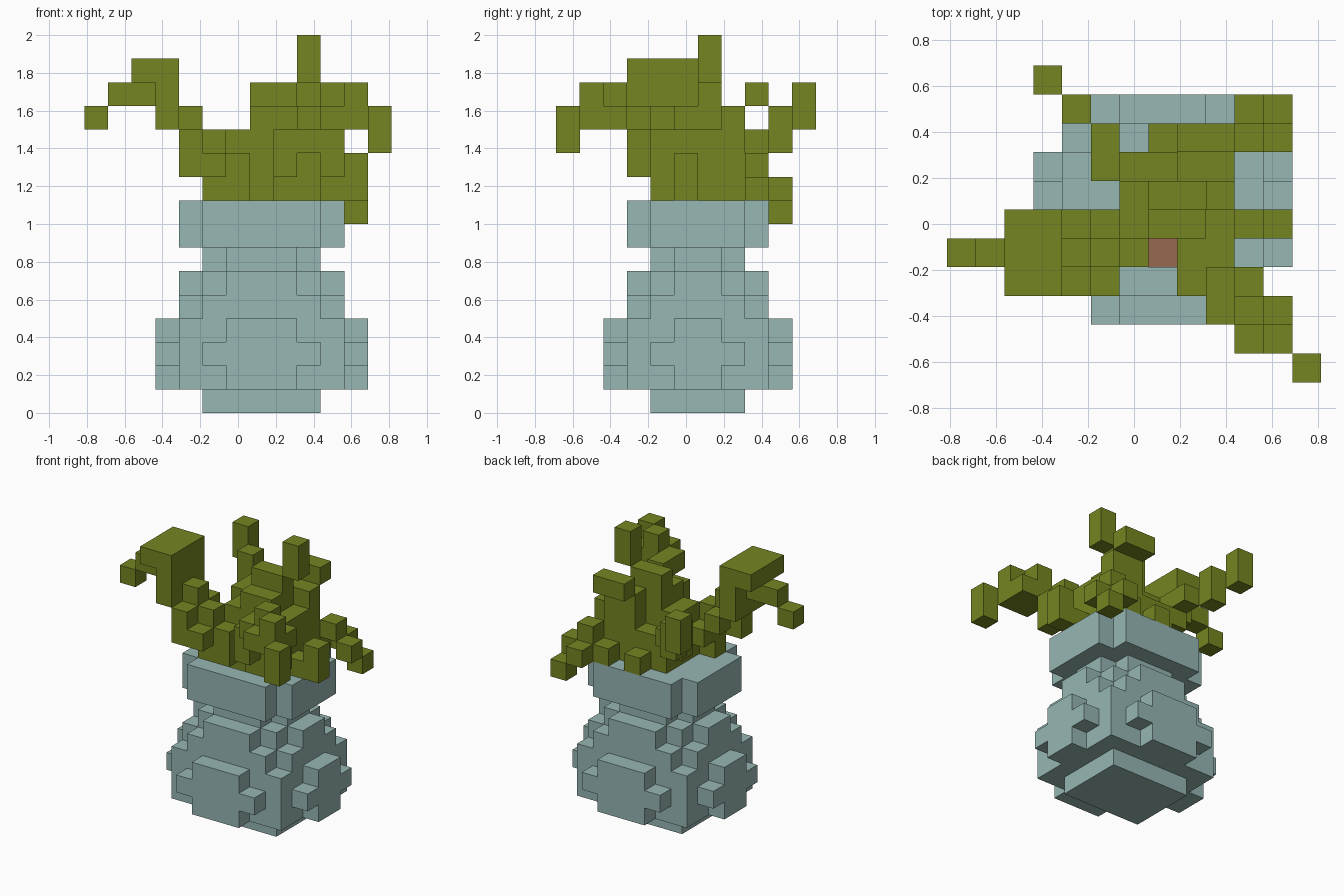
import bpy
import bmesh
from mathutils import Vector

UNIT = 0.125                      # edge of one block
ORIGIN = Vector((6.5, 5.5, 0))    # grid point under the centre

cube = bpy.data.objects.get("Cube")
if cube:
    bpy.data.objects.remove(cube, do_unlink=True)


def material(name, rgb):
    mat = bpy.data.materials.new(name)
    mat.use_nodes = True
    color = (*rgb, 1)
    mat.diffuse_color = color
    mat.node_tree.nodes["Principled BSDF"].inputs["Base Color"].default_value = color
    return mat


def block(low, high=None):
    """All grid cells from low to high, both included."""
    high = high or low
    spans = [range(a, b + 1) for a, b in zip(low, high)]
    return {(x, y, z) for x in spans[0] for y in spans[1] for z in spans[2]}


def slab(half_x, half_y, bottom, top):
    """A block centred on the axis of the pot."""
    return block((int(7.5 - half_x), 6 - half_y, bottom),
                 (int(6.5 + half_x), 5 + half_y, top))


def build(name, cells, mat):
    """Skin a set of grid cells with outward faces only."""
    bm = bmesh.new()
    corners = {}

    def corner(point):
        key = tuple(round(c) for c in point)
        if key not in corners:
            corners[key] = bm.verts.new((Vector(key) - ORIGIN) * UNIT)
        return corners[key]

    for cell in sorted(cells):
        for axis in range(3):
            for side in (0, 1):
                neighbour = list(cell)
                neighbour[axis] += 2 * side - 1
                if tuple(neighbour) in cells:
                    continue
                u, v = Vector(), Vector()
                u[(axis + 1) % 3] = 1
                v[(axis + 2) % 3] = 1
                base = Vector(cell)
                base[axis] += side
                ring = [base, base + u, base + u + v, base + v]
                if not side:
                    ring.reverse()
                bm.faces.new([corner(p) for p in ring])
    mesh = bpy.data.meshes.new(name)
    bm.to_mesh(mesh)
    bm.free()
    mesh.materials.append(mat)
    obj = bpy.data.objects.new(name, mesh)
    bpy.context.collection.objects.link(obj)
    return obj


glaze = material("pale blue glaze", (0.305, 0.474, 0.451))
leaf = material("olive leaf", (0.178, 0.235, 0.015))
earth = material("brown soil", (0.305, 0.138, 0.074))

# Pot body: foot, belly with raised crosses, stepped shoulder
belly = slab(2.5, 2, 0, 0) | slab(3.5, 3, 1, 3)
for arm_x, arm_y in ((1.5, 4), (4.5, 1)):
    belly |= slab(arm_x, arm_y, 1, 3)
belly |= slab(2.5, 4, 2, 2) | slab(4.5, 2, 2, 2)
shoulder = slab(2.5, 3, 4, 4) | slab(3.5, 2, 4, 4)
shoulder |= slab(1.5, 3, 5, 5) | slab(2.5, 2, 5, 5) | slab(3.5, 1, 5, 5)
neck = slab(1.5, 2, 6, 6) | slab(2.5, 1, 6, 6)
mouth = slab(1.5, 2, 7, 8)
rim = (slab(2.5, 3, 7, 8) | slab(3.5, 2, 7, 8)) - mouth
build("pot", belly | shoulder | neck | rim, glaze)
build("soil", slab(1.5, 2, 7, 7), earth)

# Central tuft with the tall shoot
tuft = block((6, 5, 8), (8, 6, 8))
tuft |= block((6, 5, 9), (6, 6, 11))
tuft |= block((7, 5, 9), (8, 5, 12))
tuft |= block((7, 6, 9), (8, 6, 13))
tuft |= block((9, 5, 9), (9, 6, 11))
build("central_tuft", tuft, leaf)
build("tall_shoot", block((9, 6, 14), (9, 6, 15)), leaf)

# Long arm that bends over and droops to one side
drooping = block((5, 4, 9), (6, 4, 10))
drooping |= block((5, 5, 10)) | block((5, 4, 11))
drooping |= block((4, 5, 11)) | block((4, 4, 12))
drooping |= block((3, 3, 12), (3, 5, 14))
drooping |= block((2, 3, 14), (2, 5, 14))
drooping |= block((2, 4, 13)) | block((1, 4, 13)) | block((0, 4, 12))
build("drooping_branch", drooping, leaf)
build("side_leaf", block((4, 3, 10), (4, 3, 11)) | block((5, 3, 10)), leaf)

# Branch that rises diagonally at the front
front = block((8, 4, 9), (9, 4, 11))
front |= block((8, 3, 10), (8, 3, 11)) | block((9, 3, 11), (9, 3, 12))
front |= block((10, 3, 10), (10, 3, 11))
front |= block((9, 2, 12), (11, 2, 12)) | block((10, 2, 13))
front |= block((10, 1, 12), (11, 1, 12)) | block((11, 1, 13))
front |= block((12, 0, 11), (12, 0, 12))
build("front_branch", front, leaf)

# Short upturned leaf over the rim
build("upturned_leaf", block((10, 5, 9)) | block((11, 5, 9), (11, 5, 10)), leaf)

# Thin branch that climbs at the back
back = block((6, 7, 9), (6, 7, 10)) | block((5, 7, 10), (5, 7, 11))
back |= block((5, 8, 11))
back |= block((4, 9, 11), (4, 9, 12))
back |= block((3, 10, 12), (3, 10, 13))
build("back_branch", back, leaf)

# Broad leaf with a curled tip, and leaf ends lying on the rim
broad = block((7, 7, 9), (7, 7, 10)) | block((8, 7, 9), (9, 7, 12))
broad |= block((8, 8, 13), (9, 8, 13))
build("broad_leaf", broad, leaf)
trailing = block((7, 8, 9)) | block((9, 8, 9)) | block((10, 8, 10))
trailing |= block((11, 8, 9)) | block((10, 9, 9)) | block((11, 9, 8))
build("trailing_leaf", trailing, leaf)
